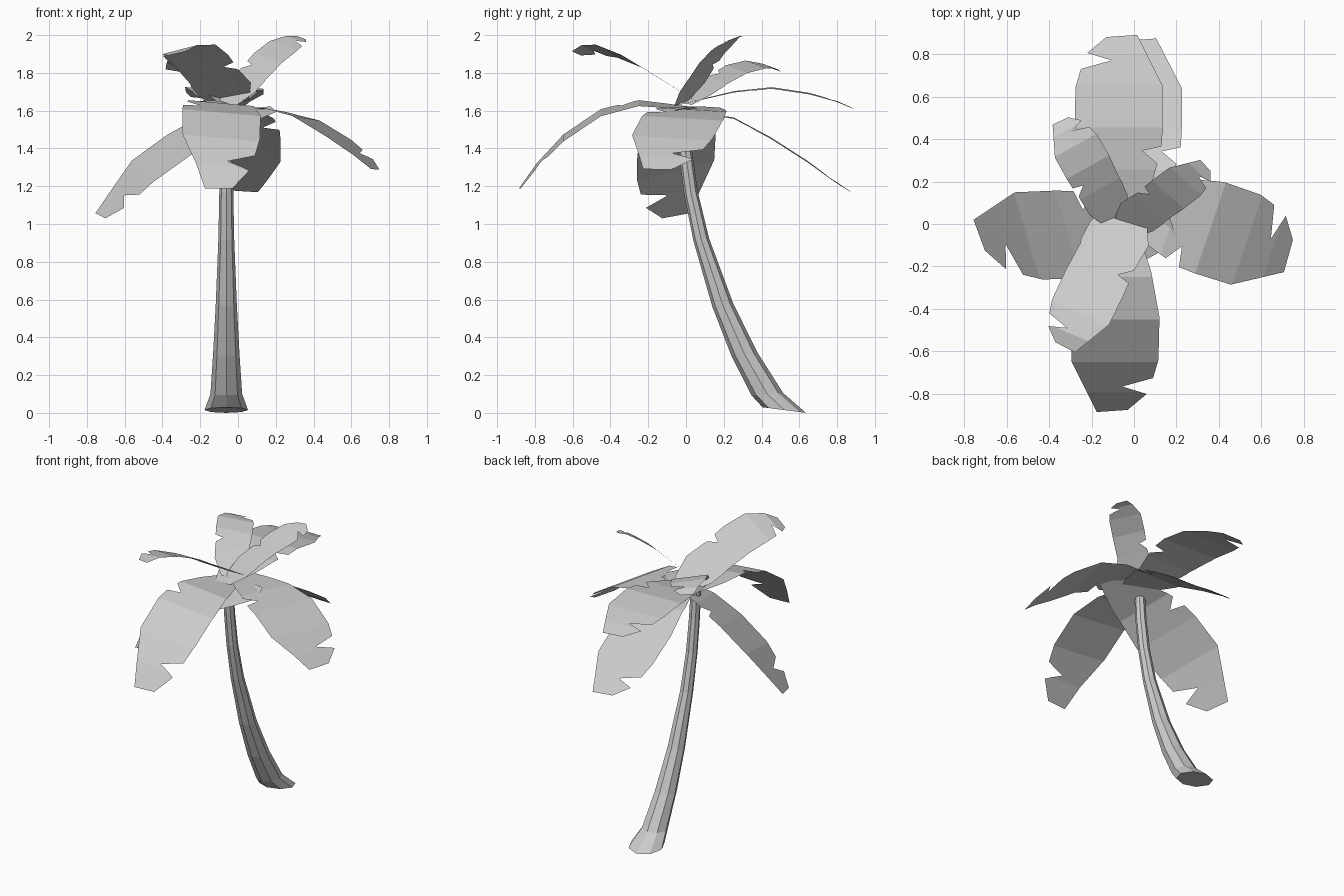
import bpy, bmesh, math

if "Cube" in bpy.data.objects:
    bpy.data.objects.remove(bpy.data.objects["Cube"])


def add_object(name, bm):
    mesh = bpy.data.meshes.new(name)
    bm.to_mesh(mesh)
    bm.free()
    obj = bpy.data.objects.new(name, mesh)
    bpy.context.collection.objects.link(obj)
    return obj


# Trunk: eight-sided leaning loft, rings as (y, z, radius, slope of ring)
RINGS = [(.52, .015, .115, -.13), (.43, .10, .084, .07), (.31, .31, .070, .1),
         (.195, .57, .056, .12), (.08, .92, .042, .1), (.025, 1.17, .037, .06),
         (-.005, 1.4, .035, .03), (-.02, 1.61, .033, 0)]
bm = bmesh.new()
loops = []
for y, z, r, k in RINGS:
    loop = []
    for i in range(8):
        a = math.tau * i / 8
        dy = r * math.sin(a)
        loop.append(bm.verts.new((-.062 + r * math.cos(a), y + dy, z + k * dy)))
    loops.append(loop)
for lo, hi in zip(loops, loops[1:]):
    for i in range(8):
        j = (i + 1) % 8
        bm.faces.new((lo[i], lo[j], hi[j], hi[i]))
bm.faces.new(loops[0][::-1])
bm.faces.new(loops[-1])
add_object("trunk", bm)

# Frond outline as (distance along, distance to the side), torn on both sides
OUTLINE = [(-.07, .06), (.1, .13), (.22, .17), (.44, .21), (.64, .205),
           (.725, .18), (.765, .035), (.80, .15), (.875, .06), (.885, -.085),
           (.645, -.205), (.45, -.205), (.36, -.20), (.34, -.11), (.28, -.18),
           (.1, -.13), (-.07, -.05)]
FOLDS = [-.07, .25, .45, .65, .79, .885]


def height(t, zs):
    for t0, t1, z0, z1 in zip(FOLDS, FOLDS[1:], zs, zs[1:]):
        if t <= t1 + 1e-5:
            return z0 + (z1 - z0) * (t - t0) / (t1 - t0)
    return zs[-1]


def frond(name, origin, along, side, zs, tilt, flare=0):
    """Crease the flat outline at the folds, then place it over the plan."""
    bm = bmesh.new()
    bm.faces.new([bm.verts.new((t, s, 0)) for t, s in OUTLINE])
    for t in FOLDS[1:-1]:
        bmesh.ops.bisect_plane(bm, geom=bm.verts[:] + bm.edges[:] + bm.faces[:],
                               dist=1e-5, plane_co=(t, 0, 0), plane_no=(1, 0, 0))
    bmesh.ops.triangulate(bm, faces=bm.faces[:])
    for v in bm.verts:
        t = v.co.x
        s = v.co.y * (1 + flare * max(0, .3 - t))  # flare widens the base
        v.co = (origin[0] + along[0] * t + side[0] * s,
                origin[1] + along[1] * t + side[1] * s,
                height(t, zs) + tilt * s)
    bm.normal_update()
    if sum(f.normal.z for f in bm.faces) < 0:
        bmesh.ops.reverse_faces(bm, faces=bm.faces[:])
    add_object(name, bm)


# Drooping lower fronds
frond("front_frond", (-.09, 0), (0, -1), (1, 0),
      [1.61, 1.64, 1.59, 1.455, 1.31, 1.18], -.09)
frond("back_low_frond", (.02, .01), (0, .975), (-1, 0),
      [1.61, 1.56, 1.455, 1.33, 1.23, 1.17], .02)
frond("back_high_frond", (-.07, .005), (0, 1), (-1, 0),
      [1.625, 1.70, 1.72, 1.69, 1.65, 1.61], .02)
frond("right_frond", (-.03, .10), (.865, -.27), (.35, 1.03),
      [1.62, 1.605, 1.56, 1.455, 1.36, 1.285], -.06)
frond("left_frond", (.12, -.03), (-.96, -.04), (.3, -1),
      [1.61, 1.53, 1.42, 1.28, 1.135, 1.035], -.26)

# Raised upper fronds
frond("front_left_upper_frond", (-.035, .024), (-.337, -.683), (-.66, .28),
      [1.64, 1.775, 1.86, 1.915, 1.925, 1.9], -.17, 3)
frond("right_upper_frond", (-.03, 0), (.42, .31), (.36, -.32),
      [1.64, 1.79, 1.88, 1.945, 1.98, 1.985], -.12, 3)
frond("back_left_upper_frond", (-.09, .036), (-.285, .514), (.48, .27),
      [1.64, 1.76, 1.82, 1.845, 1.835, 1.81], -.1, 2)
